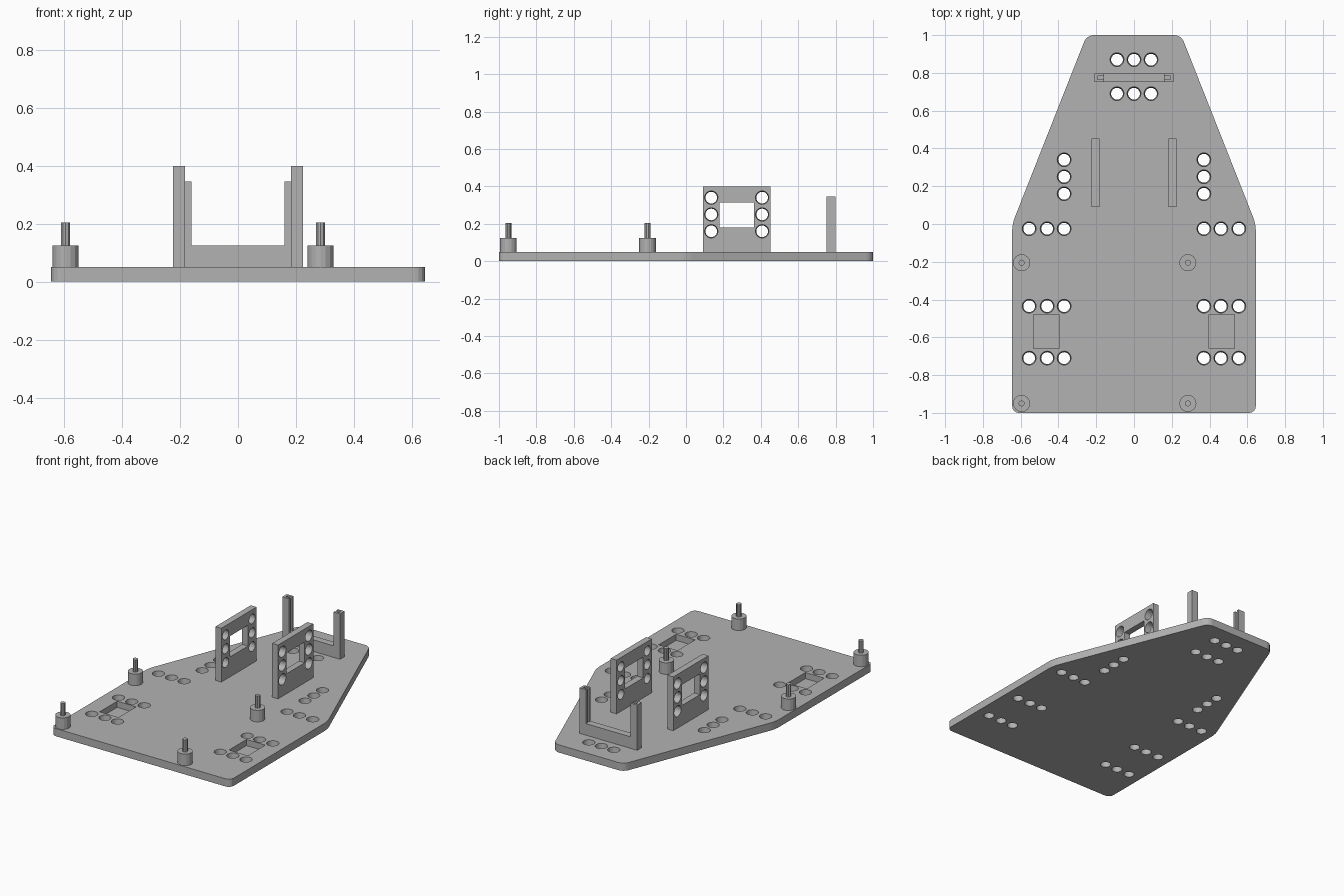
import bpy, bmesh, math
from mathutils import Matrix, Vector

cube = bpy.data.objects.get("Cube")
if cube:
    bpy.data.objects.remove(cube, do_unlink=True)

grey = bpy.data.materials.new("plain grey")
grey.use_nodes = True
grey.diffuse_color = (0.45, 0.45, 0.45, 1)
grey.node_tree.nodes["Principled BSDF"].inputs["Base Color"].default_value = grey.diffuse_color


def finish(name, bm):
    bmesh.ops.recalc_face_normals(bm, faces=bm.faces)
    mesh = bpy.data.meshes.new(name)
    bm.to_mesh(mesh)
    bm.free()
    mesh.materials.append(grey)
    obj = bpy.data.objects.new(name, mesh)
    bpy.context.collection.objects.link(obj)
    return obj


def add_box(bm, low, high):
    low, high = Vector(low), Vector(high)
    size = Matrix.Diagonal((*(high - low), 1))
    bmesh.ops.create_cube(bm, size=1, matrix=Matrix.Translation((low + high) / 2) @ size)


def add_cyl(bm, centre, r_low, r_high, depth, sides, turn=Matrix()):
    bmesh.ops.create_cone(bm, cap_ends=True, segments=sides, radius1=r_low, radius2=r_high,
                          depth=depth, matrix=Matrix.Translation(centre) @ turn)


def add_prism(bm, outline, z0, z1):
    face = bm.faces.new([bm.verts.new((x, y, z0)) for x, y in outline])
    moved = bmesh.ops.extrude_face_region(bm, geom=[face])["geom"]
    bmesh.ops.translate(bm, vec=(0, 0, z1 - z0),
                        verts=[v for v in moved if isinstance(v, bmesh.types.BMVert)])


def cut(obj, bm):
    cutter = finish(obj.name + "_cutter", bm)
    cutter.hide_render = True
    mod = obj.modifiers.new("holes", 'BOOLEAN')
    mod.object = cutter
    mod.solver = 'EXACT'
    bpy.context.view_layer.objects.active = obj
    bpy.ops.object.modifier_apply(modifier=mod.name)
    bpy.data.objects.remove(cutter, do_unlink=True)


# Base plate with tapered end and rounded vertical corners
T = 0.05
bm = bmesh.new()
add_prism(bm, [(-0.645, -1), (0.645, -1), (0.645, 0), (0.25, 1), (-0.25, 1), (-0.645, 0)], 0, T)
upright = [e for e in bm.edges if abs(e.verts[0].co.z - e.verts[1].co.z) > T / 2]
bmesh.ops.bevel(bm, geom=upright, offset=0.035, segments=4, profile=0.5, affect='EDGES')
plate = finish("base_plate", bm)

# Screw holes and blind pockets in the plate
spots = [(x, y) for x in (-0.09, 0, 0.09) for y in (0.69, 0.87)]
for s in (-1, 1):
    spots += [(s * 0.37, y) for y in (0.16, 0.25, 0.34)]
    spots += [(s * x, y) for x in (0.37, 0.46, 0.555) for y in (-0.025, -0.435, -0.71)]
bm = bmesh.new()
for x, y in spots:
    add_cyl(bm, (x, y, T / 2), 0.031, 0.037, T + 0.004, 24)
for s in (-1, 1):
    add_box(bm, (s * 0.465 - 0.068, -0.66, 0.01), (s * 0.465 + 0.068, -0.48, 0.1))
cut(plate, bm)

# Upright brackets with a window and two columns of holes
for s, side in ((1, "left"), (-1, "right")):
    bm = bmesh.new()
    add_box(bm, (s * 0.204 - 0.021, 0.09, T - 0.002), (s * 0.204 + 0.021, 0.452, 0.4))
    bracket = finish(side + "_bracket", bm)
    bm = bmesh.new()
    add_box(bm, (s * 0.204 - 0.1, 0.178, 0.18), (s * 0.204 + 0.1, 0.364, 0.315))
    turn = Matrix.Rotation(s * math.pi / 2, 4, 'Y')
    for y in (0.135, 0.407):
        for z in (0.16, 0.25, 0.34):
            add_cyl(bm, (s * 0.204, y, z), 0.031, 0.036, 0.046, 24, turn)
    cut(bracket, bm)

# Sensor holder: low crossbar between two grooved posts
bm = bmesh.new()
add_box(bm, (-0.165, 0.752, T - 0.002), (0.165, 0.798, 0.125))
finish("holder_crossbar", bm)
for s, side in ((1, "left"), (-1, "right")):
    bm = bmesh.new()
    profile = [(0.208, 0.752), (0.208, 0.798), (0.16, 0.798), (0.16, 0.784),
               (0.192, 0.784), (0.192, 0.766), (0.16, 0.766), (0.16, 0.752)]
    add_prism(bm, [(s * x, y) for x, y in profile], T - 0.002, 0.345)
    finish(side + "_holder_post", bm)

# Board standoffs with thin pins
for x in (-0.595, 0.285):
    for y in (-0.95, -0.205):
        bm = bmesh.new()
        add_cyl(bm, (x, y, 0.087), 0.045, 0.045, 0.076, 16)
        add_cyl(bm, (x, y, 0.162), 0.016, 0.016, 0.084, 10)
        finish("standoff", bm)
